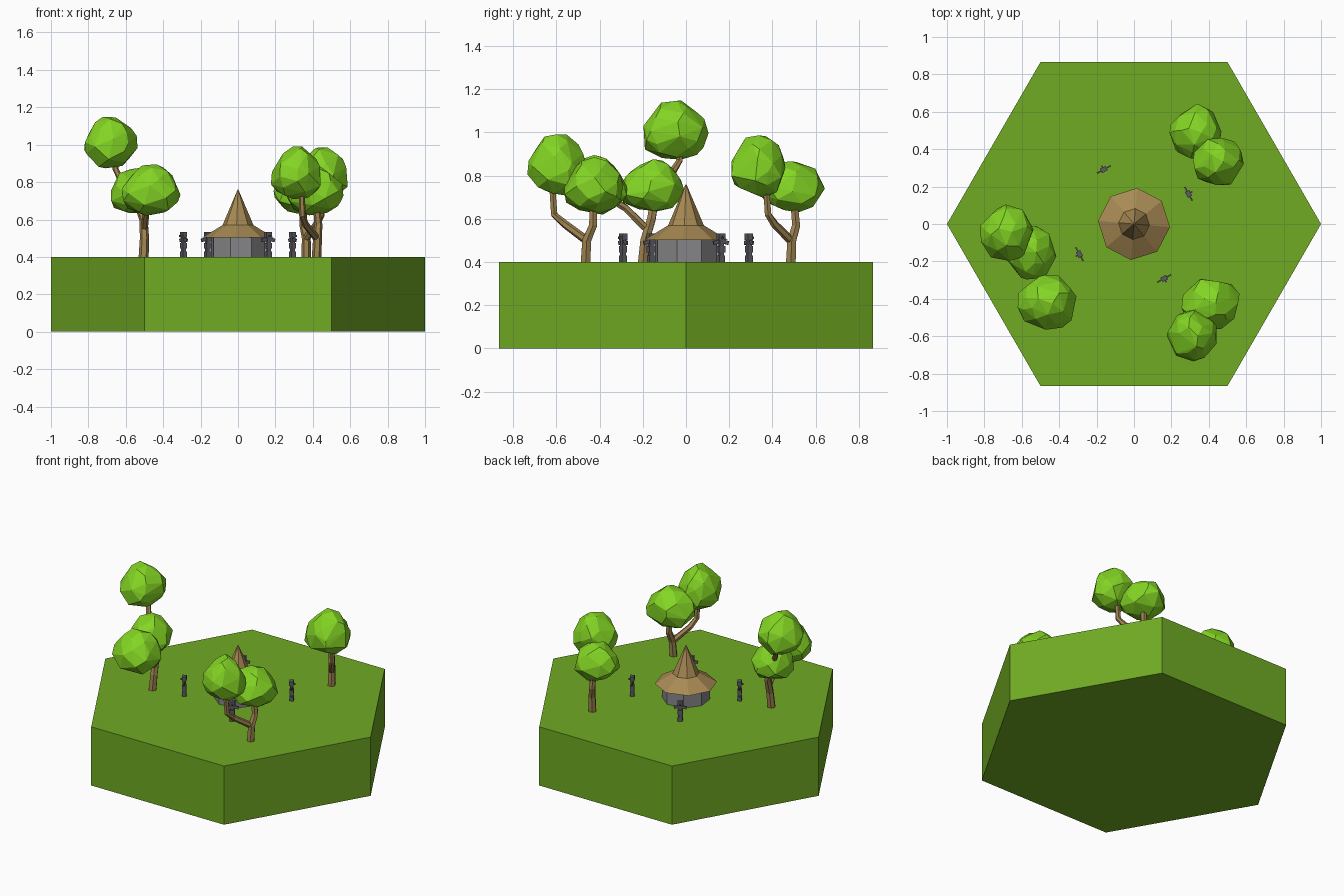
import bpy, bmesh, math, random
from mathutils import Vector, Matrix

old = bpy.data.objects.get("Cube")
if old:
    bpy.data.objects.remove(old, do_unlink=True)


def material(name, rgb):
    """Flat colour given as 0-255 sRGB, stored as linear."""
    lin = [((c / 255 + 0.055) / 1.055) ** 2.4 for c in rgb]
    m = bpy.data.materials.new(name)
    m.use_nodes = True
    m.diffuse_color = (*lin, 1)
    m.node_tree.nodes["Principled BSDF"].inputs["Base Color"].default_value = (*lin, 1)
    return m


GRASS = material("grass green", (112, 170, 35))
LEAF = material("leaf green", (132, 214, 36))
BARK = material("bark brown", (158, 130, 80))
THATCH = material("thatch tan", (168, 138, 84))
STONE = material("wall grey", (136, 136, 138))
CARVED = material("carved dark grey", (92, 91, 100))


def finish(bm, name, mat):
    bmesh.ops.recalc_face_normals(bm, faces=bm.faces[:])
    mesh = bpy.data.meshes.new(name)
    bm.to_mesh(mesh)
    bm.free()
    mesh.materials.append(mat)
    ob = bpy.data.objects.new(name, mesh)
    bpy.context.collection.objects.link(ob)
    return ob


def lathe(name, profile, sides, turn, mat):
    """Faceted solid of revolution from (radius, height) pairs."""
    bm = bmesh.new()
    rings = []
    for r, z in profile:
        angles = [math.radians(turn) + math.tau * i / sides for i in range(sides)]
        rings.append([bm.verts.new((r * math.cos(a), r * math.sin(a), z)) for a in angles])
    for lo, hi in zip(rings, rings[1:]):
        for i in range(sides):
            j = (i + 1) % sides
            bm.faces.new((lo[i], lo[j], hi[j], hi[i]))
    bm.faces.new(rings[0][::-1])
    bm.faces.new(rings[-1])
    return finish(bm, name, mat)


def limb(bm, path, r0, r1, sides=6):
    """Tapered faceted tube along a path."""
    pts = [Vector(p) for p in path]
    rings = []
    for k, p in enumerate(pts):
        d = (pts[min(k + 1, len(pts) - 1)] - pts[max(k - 1, 0)]).normalized()
        if k == 0:
            d = Vector((0, 0, 1)) if d.z > 0.8 else d
        u = d.cross(Vector((0, 1, 0.1))).normalized()
        v = d.cross(u)
        r = r0 + (r1 - r0) * k / (len(pts) - 1)
        rings.append([bm.verts.new(p + r * (u * math.cos(a) + v * math.sin(a)))
                      for a in (math.tau * i / sides for i in range(sides))])
    for lo, hi in zip(rings, rings[1:]):
        for i in range(sides):
            j = (i + 1) % sides
            bm.faces.new((lo[i], lo[j], hi[j], hi[i]))
    bm.faces.new(rings[0])
    bm.faces.new(rings[-1])


def foliage(name, centre, size, seed):
    """Irregular rock-like crown: hull of jittered points on an egg."""
    rng = random.Random(seed)
    bm = bmesh.new()
    n = 36
    for i in range(n):
        z = 1 - 2 * (i + 0.5) / n
        a = i * math.pi * (3 - math.sqrt(5)) + rng.uniform(-0.35, 0.35)
        r = math.sqrt(1 - z * z) * (1 - 0.18 * z)
        k = rng.uniform(0.92, 1.05)
        p = Vector((r * math.cos(a), r * math.sin(a), z)) * k
        bm.verts.new([c + s * q for c, s, q in zip(centre, size, p)])
    hull = bmesh.ops.convex_hull(bm, input=bm.verts[:])
    loose = {g for g in hull["geom_interior"] if isinstance(g, bmesh.types.BMVert)}
    bmesh.ops.delete(bm, geom=list(loose), context="VERTS")
    return finish(bm, name, LEAF)


def tree(name, limbs, crowns):
    bm = bmesh.new()
    for path, r0, r1 in limbs:
        limb(bm, path, r0, r1)
    finish(bm, name + "_trunk", BARK)
    for i, (centre, size) in enumerate(crowns):
        foliage(f"{name}_crown_{i + 1}", centre, size, len(name) * 7 + i)


def block(bm, size, pos, tilt=0):
    m = Matrix.Translation(pos) @ Matrix.Rotation(tilt, 4, "Y") @ Matrix.Diagonal((*size, 1))
    bmesh.ops.create_cube(bm, size=1, matrix=m)


# Ground slab
lathe("ground", [(1, 0), (1, 0.4)], 6, 0, GRASS)

# Hut with flared thatched roof
lathe("hut_wall", [(0.15, 0.4), (0.15, 0.515)], 8, -16, STONE)
lathe("hut_roof", [(0.193, 0.503), (0.083, 0.57), (0.002, 0.76)], 8, -5, THATCH)

# Carved posts around the hut, wings set along the circle
for i in range(4):
    bm = bmesh.new()
    block(bm, (0.022, 0.02, 0.13), (0, 0, 0.465))
    for z, w in ((0.415, 0.03), (0.46, 0.032), (0.518, 0.034)):
        block(bm, (w, 0.026, 0.03), (0, 0, z))
    for s in (-1, 1):
        block(bm, (0.034, 0.008, 0.018), (s * 0.023, 0, 0.492), s * 0.25)
    block(bm, (0.008, 0.016, 0.01), (0, -0.016, 0.512))
    ob = finish(bm, f"carved_post_{i + 1}", CARVED)
    a = math.radians(-61 + 90 * i)
    ob.location = (0.333 * math.cos(a), 0.333 * math.sin(a), 0)
    ob.rotation_euler.z = a + math.pi / 2

# Trees
tree("front_tree",
     [([(0.42, -0.465, 0.39), (0.425, -0.46, 0.5), (0.43, -0.43, 0.57), (0.42, -0.43, 0.68)], 0.026, 0.019),
      ([(0.42, -0.46, 0.5), (0.36, -0.56, 0.575), (0.345, -0.61, 0.62), (0.34, -0.62, 0.76)], 0.02, 0.016)],
     [((0.41, -0.43, 0.755), (0.155, 0.145, 0.14)),
      ((0.315, -0.595, 0.85), (0.14, 0.14, 0.145))])
tree("back_tree",
     [([(0.365, 0.485, 0.39), (0.365, 0.49, 0.5), (0.35, 0.51, 0.57), (0.345, 0.5, 0.68)], 0.026, 0.019),
      ([(0.365, 0.485, 0.5), (0.42, 0.41, 0.575), (0.445, 0.38, 0.62), (0.45, 0.37, 0.76)], 0.02, 0.016)],
     [((0.335, 0.49, 0.75), (0.14, 0.155, 0.125)),
      ((0.45, 0.335, 0.845), (0.143, 0.135, 0.145))])
tree("right_side_tree",
     [([(-0.505, -0.2, 0.39), (-0.5, -0.19, 0.5), (-0.505, -0.16, 0.6), (-0.55, -0.14, 0.72)], 0.027, 0.02),
      ([(-0.55, -0.14, 0.72), (-0.63, -0.06, 0.82), (-0.655, -0.03, 0.87), (-0.66, -0.03, 0.97)], 0.018, 0.015),
      ([(-0.5, -0.19, 0.56), (-0.49, -0.28, 0.65), (-0.47, -0.38, 0.71)], 0.019, 0.016)],
     [((-0.68, -0.05, 1.01), (0.143, 0.15, 0.145)),
      ((-0.55, -0.155, 0.75), (0.14, 0.15, 0.125)),
      ((-0.465, -0.42, 0.76), (0.155, 0.155, 0.14))])
